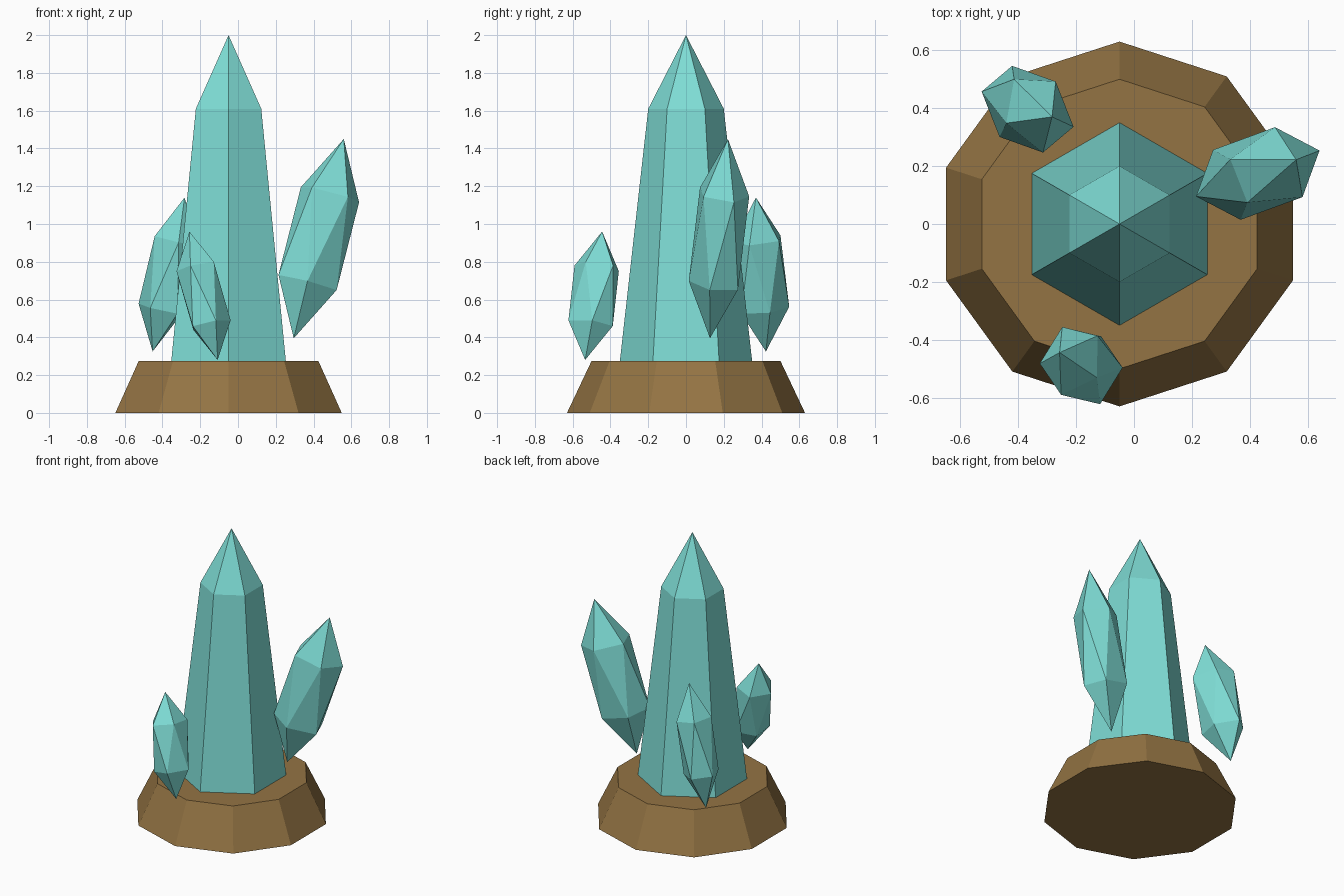
import bpy, bmesh, math
from mathutils import Vector, Matrix

cube = bpy.data.objects.get("Cube")
if cube:
    bpy.data.objects.remove(cube, do_unlink=True)


def material(name, colour):
    mat = bpy.data.materials.new(name)
    mat.use_nodes = True
    mat.diffuse_color = colour
    mat.node_tree.nodes["Principled BSDF"].inputs["Base Color"].default_value = colour
    return mat


AQUA = material("aqua crystal", (0.212, 0.728, 0.675, 1))
BROWN = material("brown rock", (0.296, 0.175, 0.057, 1))
AXIS_X = -0.05  # shared axis of the base and the main crystal


def finish(name, bm, mat):
    bmesh.ops.recalc_face_normals(bm, faces=bm.faces)
    mesh = bpy.data.meshes.new(name)
    bm.to_mesh(mesh)
    bm.free()
    mesh.materials.append(mat)
    obj = bpy.data.objects.new(name, mesh)
    bpy.context.collection.objects.link(obj)
    return obj


def stacked_prism(name, sides, profile, mat):
    """Flat-sided solid from (radius, z) levels; radius 0 closes in a point."""
    bm = bmesh.new()
    rings = []
    for radius, z in profile:
        turns = [math.tau * i / sides for i in range(sides)] if radius else [0]
        rings.append([bm.verts.new((AXIS_X + radius * math.sin(t), radius * math.cos(t), z))
                      for t in turns])
    bm.faces.new(rings[0])
    for low, high in zip(rings, rings[1:]):
        for i in range(sides):
            j = (i + 1) % sides
            if len(high) == 1:
                bm.faces.new((low[i], low[j], high[0]))
            else:
                bm.faces.new((low[i], low[j], high[j], high[i]))
    if len(rings[-1]) > 1:
        bm.faces.new(rings[-1])
    return finish(name, bm, mat)


def shard(name, foot, tip, a, b):
    """Stretched icosahedron from foot to tip; a and b span its flattened rings."""
    foot, tip = Vector(foot), Vector(tip)
    axis = tip - foot
    ring = math.sqrt(0.8)  # ring radius of a unit icosahedron

    def across(v):
        # tilt the ring direction square to the long axis
        return Vector((v[0], v[1], -(v[0] * axis.x + v[1] * axis.y) / axis.z)) / ring

    basis = Matrix((across(a), across(b), axis / 2)).transposed().to_4x4()
    bm = bmesh.new()
    bmesh.ops.create_icosphere(bm, subdivisions=1, radius=1,
                               matrix=Matrix.Translation((foot + tip) / 2) @ basis)
    return finish(name, bm, AQUA)


# Rock base and the tall central crystal
stacked_prism("rock_base", 10, [(0.63, 0), (0.5, 0.275)], BROWN)
stacked_prism("main_crystal", 6, [(0.35, 0.275), (0.2, 1.61), (0, 2)], AQUA)

# Three leaning shards around it
shard("left_shard", (0.295, 0.127, 0.395), (0.56, 0.222, 1.45),
      (0.154, 0.058), (-0.05, 0.127))
shard("back_right_shard", (-0.452, 0.423, 0.325), (-0.283, 0.37, 1.14),
      (0.121, -0.049), (0.023, 0.129))
shard("front_right_shard", (-0.108, -0.534, 0.28), (-0.257, -0.444, 0.96),
      (0.09, 0.083), (-0.063, 0.092))
